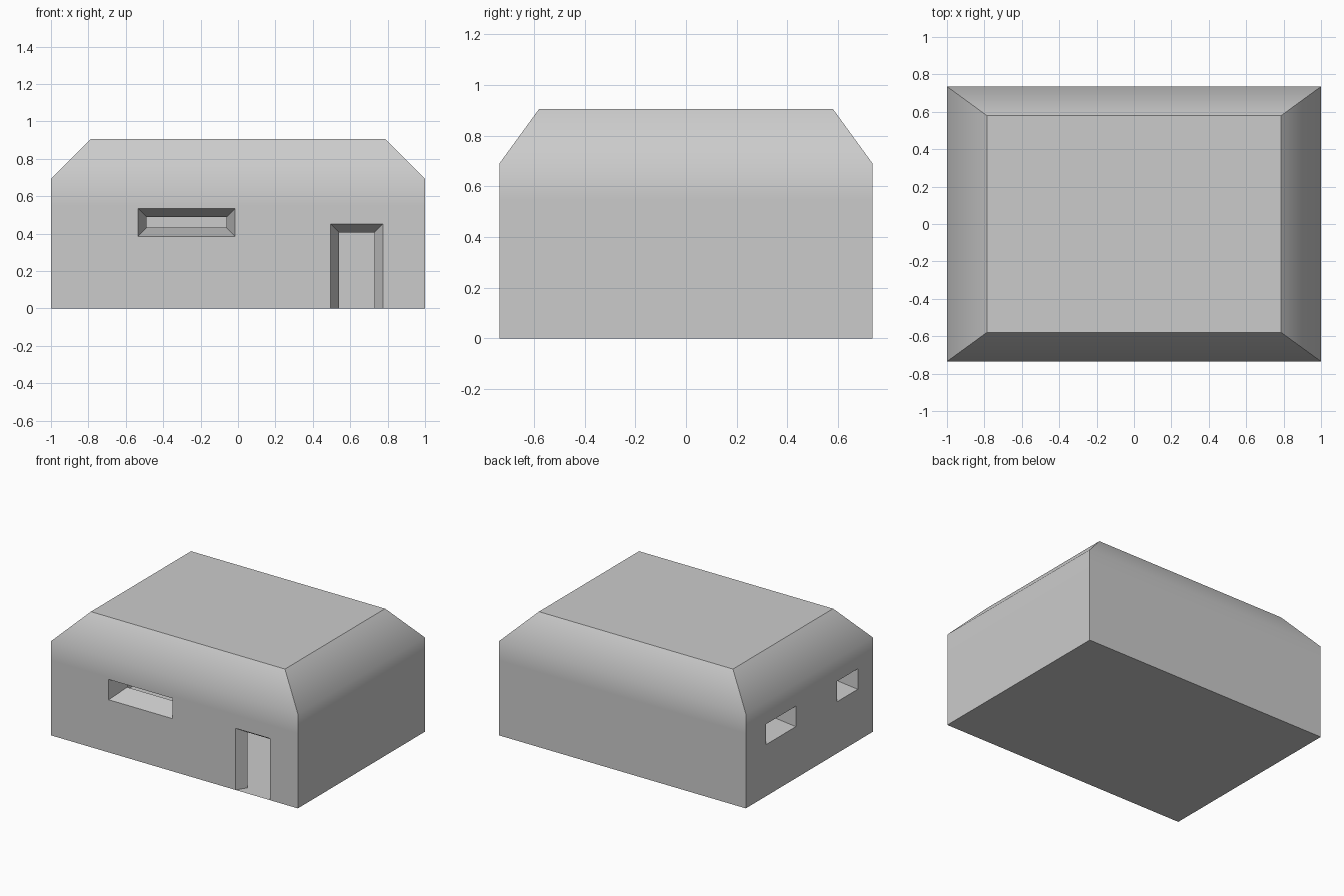
import bpy, bmesh
from math import radians

if "Cube" in bpy.data.objects:
    bpy.data.objects.remove(bpy.data.objects["Cube"])

HX, HY = 1.0, 0.735          # half size of the walls
EAVE, TOP = 0.692, 0.905     # start and end of the sloped shoulder


def make_object(name, bm):
    bmesh.ops.recalc_face_normals(bm, faces=bm.faces)
    mesh = bpy.data.meshes.new(name)
    bm.to_mesh(mesh)
    bm.free()
    ob = bpy.data.objects.new(name, mesh)
    bpy.context.collection.objects.link(ob)
    return ob


def loft(bm, rings):
    """Closed solid through four-point rings."""
    rings = [[bm.verts.new(p) for p in r] for r in rings]
    for a, b in zip(rings, rings[1:]):
        for i in range(4):
            j = (i + 1) % 4
            bm.faces.new((a[i], a[j], b[j], b[i]))
    bm.faces.new(rings[0][::-1])
    bm.faces.new(rings[-1])


def rect(hx, hy, z):
    return [(-hx, -hy, z), (hx, -hy, z), (hx, hy, z), (-hx, hy, z)]


def opening(bm, side, u0, u1, z0, z1, inset, depth):
    """Funnel-shaped cutter that narrows into the wall."""
    rings = []
    for t in (-0.03, depth):
        s = inset * t / depth
        ring = []
        for u, z in ((u0 + s, z0 + s), (u1 - s, z0 + s), (u1 - s, z1 - s), (u0 + s, z1 - s)):
            ring.append((u, -HY + t, z) if side == "front" else (-HX + t, u, z))
        rings.append(ring)
    loft(bm, rings)


# Walls with sloped shoulders and flat roof
bm = bmesh.new()
loft(bm, [rect(HX, HY, 0), rect(HX, HY, 0.55), rect(HX, HY, EAVE), rect(0.787, 0.58, TOP)])
shell = make_object("bunker_shell", bm)

# Openings: front slit, door, two side slits
bm = bmesh.new()
opening(bm, "front", -0.535, -0.015, 0.386, 0.535, 0.047, 0.15)
opening(bm, "front", 0.495, 0.775, -0.2, 0.452, 0.046, 0.075)
opening(bm, "left", 0.156, 0.504, 0.378, 0.528, 0.047, 0.15)
opening(bm, "left", -0.561, -0.318, 0.378, 0.528, 0.047, 0.15)
cutter = make_object("opening_cutter", bm)
cutter.hide_render = True

mod = shell.modifiers.new("openings", "BOOLEAN")
mod.operation, mod.solver, mod.object = "DIFFERENCE", "EXACT", cutter
bpy.context.view_layer.objects.active = shell
shell.select_set(True)
bpy.ops.object.modifier_apply(modifier=mod.name)
bpy.data.objects.remove(cutter)

# Open the funnels into the hollow inside and drop the notched base
bm = bmesh.new()
bm.from_mesh(shell.data)
drop = []
for f in bm.faces:
    c, n = f.calc_center_median(), f.normal
    if (n.z < -0.99 and c.z < 0.01) or (n.y < -0.99 and c.y > -HY + 0.02) \
            or (n.x < -0.99 and c.x > -HX + 0.02):
        drop.append(f)
bmesh.ops.delete(bm, geom=drop, context="FACES")

# Smooth only the eave line, keep every other corner sharp
for f in bm.faces:
    f.smooth = True
for e in bm.edges:
    at_eave = all(abs(v.co.z - EAVE) < 0.001 for v in e.verts)
    e.smooth = at_eave or e.calc_face_angle(0) < radians(20)
bm.to_mesh(shell.data)
bm.free()

# Floor slab
bm = bmesh.new()
bm.faces.new([bm.verts.new(p) for p in rect(HX, HY, 0)[::-1]])
mesh = bpy.data.meshes.new("floor")
bm.to_mesh(mesh)
bm.free()
bpy.context.collection.objects.link(bpy.data.objects.new("floor", mesh))
